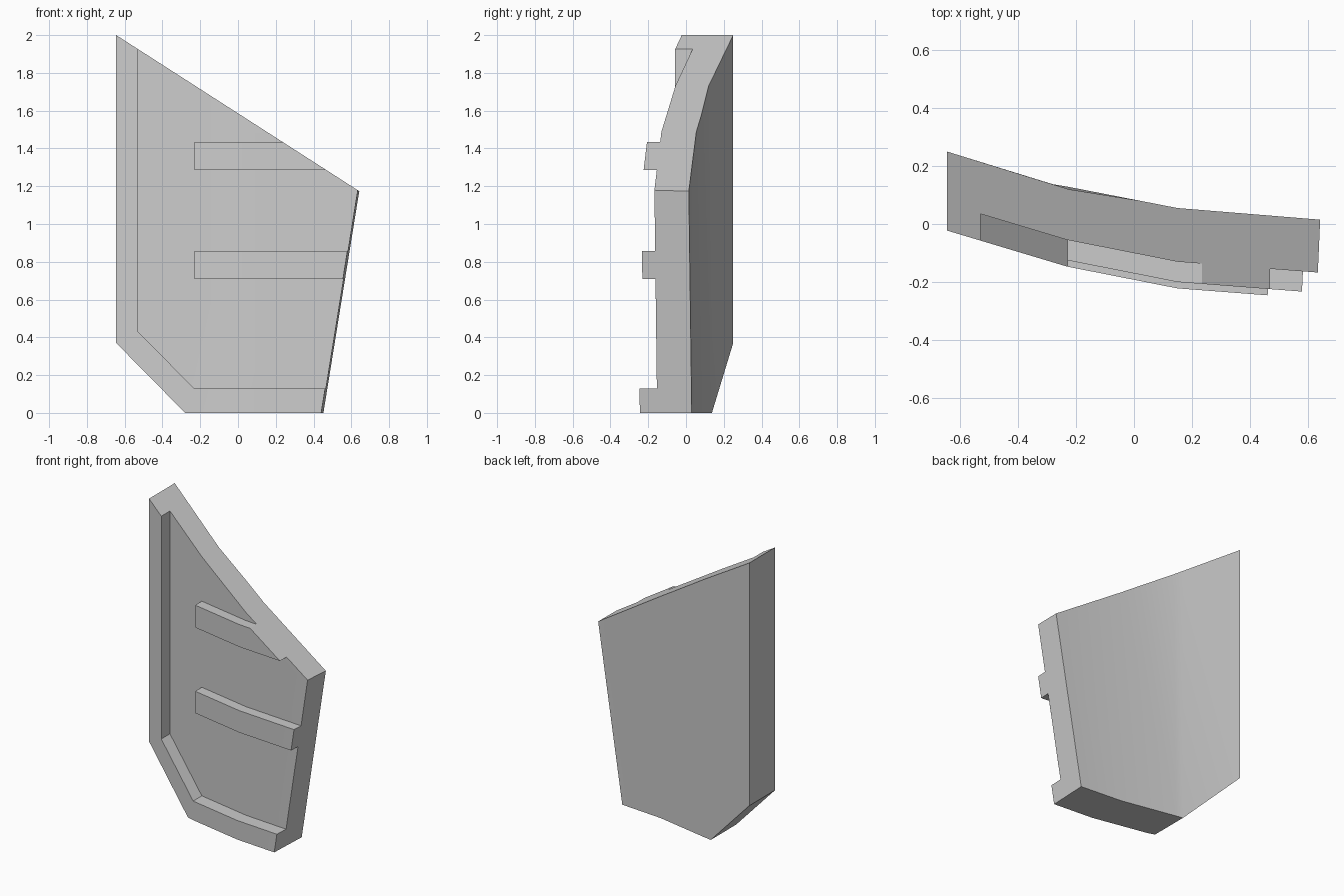
import bpy, bmesh, math

if "Cube" in bpy.data.objects:
    bpy.data.objects.remove(bpy.data.objects["Cube"])

# Curved front surface of the panel, as (x, y) breakpoints seen from above
FRONT = [(-0.8, 0.116), (-0.23, -0.055), (0.15, -0.13), (0.8, -0.18)]
SLOPE = 0.825 / 1.285            # fall of the slanted top edge


def face_y(x, off=0.0):
    for (x0, y0), (x1, y1) in zip(FRONT, FRONT[1:]):
        if x <= x1:
            return y0 + (y1 - y0) * (x - x0) / (x1 - x0) + off


def sheet(name, front, back):
    """Closed solid from matching front/back columns of (low, high) points."""
    bm = bmesh.new()
    f = [[bm.verts.new(p) for p in col] for col in front]
    b = [[bm.verts.new(p) for p in col] for col in back]
    for i in range(len(f) - 1):
        for s in (f, b):
            bm.faces.new((s[i][0], s[i + 1][0], s[i + 1][1], s[i][1]))
        for k in (0, 1):
            bm.faces.new((f[i][k], f[i + 1][k], b[i + 1][k], b[i][k]))
    for i in (0, -1):
        bm.faces.new((f[i][0], f[i][1], b[i][1], b[i][0]))
    bmesh.ops.recalc_face_normals(bm, faces=bm.faces)
    me = bpy.data.meshes.new(name)
    bm.to_mesh(me)
    bm.free()
    ob = bpy.data.objects.new(name, me)
    bpy.context.collection.objects.link(ob)
    return ob


def raised(name, cols, height):
    """Strip of (x, z) column pairs standing proud of the front surface."""
    def at(off):
        return [[(x, face_y(x, off), z) for x, z in col] for col in cols]
    return sheet(name, at(-height), at(0.05))


def combine(target, other, op):
    m = target.modifiers.new(op.lower(), 'BOOLEAN')
    m.operation, m.solver, m.object = op, 'EXACT', other
    bpy.context.view_layer.objects.active = target
    bpy.ops.object.modifier_apply(modifier=m.name)
    bpy.data.objects.remove(other)


# Oversized curved plate, trimmed to its outline at the end
LO, HI = -0.4, 2.4
front = [[(x, y, LO), (x, y, HI)] for x, y in FRONT]
back = [[(-0.8, 0.298, LO), (-0.8, 0.298, HI)],
        [(-0.292, 0.141, LO), (-0.204, 0.113, HI)],
        [(0.15, 0.055, LO), (0.15, 0.055, HI)],
        [(0.8, 0.002, LO), (0.8, 0.002, HI)]]
panel = sheet("curved_panel", front, back)

# Raised rim along the left, the corner and the bottom
rim = raised("rim", [[(-0.8, 2.3), (-0.53, 2.3)], [(-0.8, 0.3), (-0.53, 0.43)],
                     [(-0.23, -0.3), (-0.23, 0.128)], [(0.15, -0.3), (0.15, 0.128)],
                     [(0.8, -0.3), (0.8, 0.128)]], 0.092)
combine(panel, rim, 'UNION')

# Two horizontal ribs
for z0, z1 in ((0.71, 0.857), (1.285, 1.435)):
    rib = raised("rib", [[(x, z0), (x, z1)] for x in (-0.23, 0.15, 0.8)], 0.07)
    combine(panel, rib, 'UNION')


# Outline trim: chamfered corner, slanted top, leaning right side
def outline(y):
    xr = 0.642 + 0.044 * (y - 0.015)
    xb = 0.452 + 0.044 * (y - 0.027)
    def top(x):
        return 2 - SLOPE * (x + 0.645)
    return [[(-0.645, y, 0.37), (-0.645, y, 2)],
            [(-0.28, y, 0), (-0.28, y, top(-0.28))],
            [(xb, y, 0), (xr, y, top(xr))]]


combine(panel, sheet("trim", outline(-0.5), outline(0.5)), 'INTERSECT')

# Smooth the gentle curve, keep the corners crisp
bpy.ops.object.select_all(action='DESELECT')
panel.select_set(True)
bpy.context.view_layer.objects.active = panel
bpy.ops.object.shade_smooth_by_angle(angle=math.radians(25))
